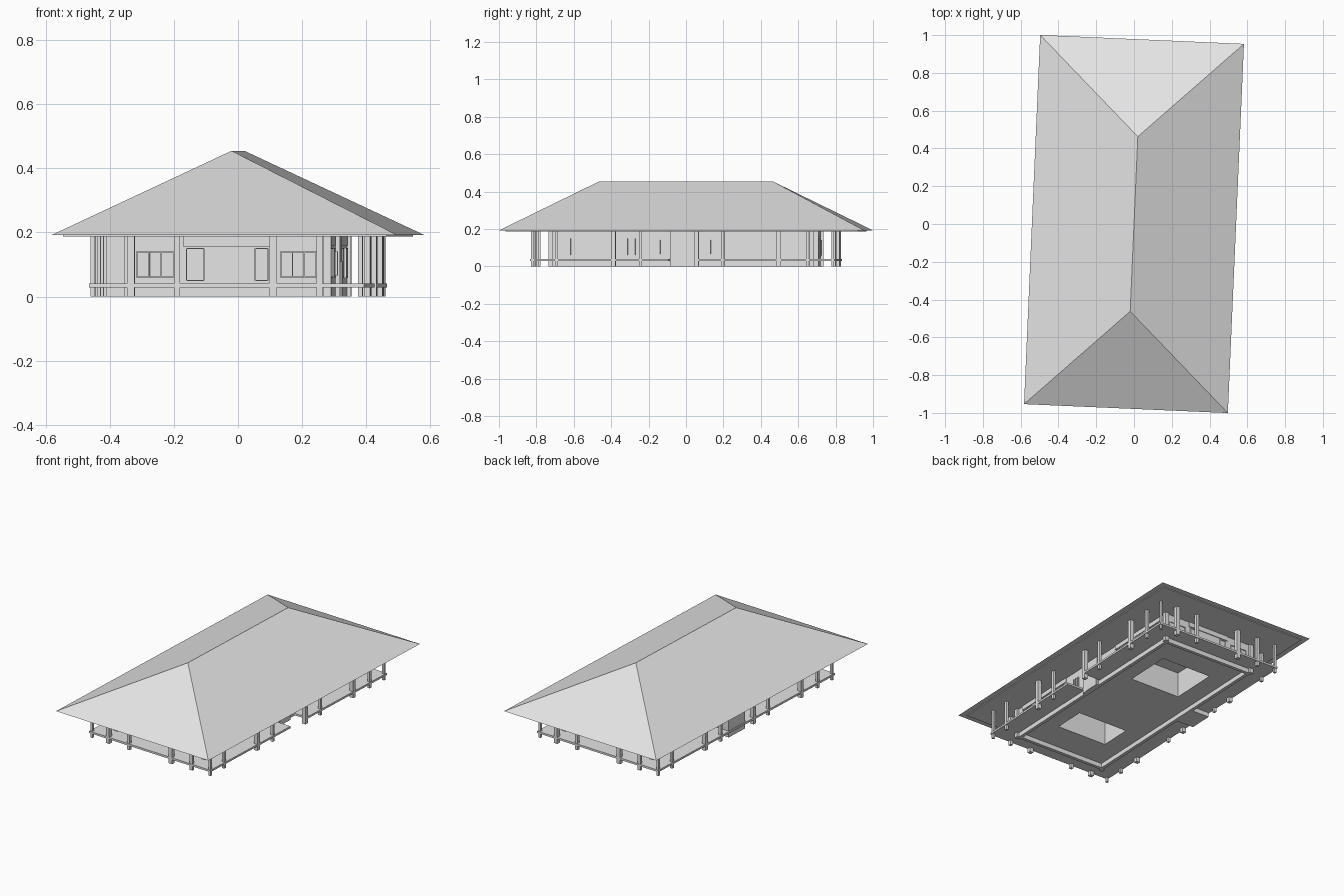
import bpy, bmesh, math
from mathutils import Matrix, Vector

cube = bpy.data.objects.get("Cube")
if cube:
    bpy.data.objects.remove(cube, do_unlink=True)

# One plain colour for the whole pavilion
grey = bpy.data.materials.new("light_grey")
grey.use_nodes = True
COLOUR = (0.78, 0.78, 0.78, 1)
grey.diffuse_color = COLOUR
grey.node_tree.nodes["Principled BSDF"].inputs["Base Color"].default_value = COLOUR

# The whole plan is turned slightly clockwise
TURN = Matrix.Rotation(math.radians(-2.5), 4, 'Z')
HALF = Matrix.Rotation(math.pi, 4, 'Z')
EAVE, CEIL, DECK = 0.192, 0.187, 0.04
WX, WY = 0.31, 0.71      # wall half sizes
DX, DY = 0.43, 0.815     # deck half sizes


def finish(name, bm):
    bmesh.ops.recalc_face_normals(bm, faces=bm.faces)
    bm.transform(TURN)
    mesh = bpy.data.meshes.new(name)
    bm.to_mesh(mesh)
    bm.free()
    mesh.materials.append(grey)
    ob = bpy.data.objects.new(name, mesh)
    bpy.context.collection.objects.link(ob)
    return ob


def box(bm, x, y, z, matrix=Matrix()):
    """Add a box given its (low, high) range on each axis."""
    size = Matrix.Diagonal((x[1] - x[0], y[1] - y[0], z[1] - z[0], 1))
    mid = Matrix.Translation((sum(x) / 2, sum(y) / 2, sum(z) / 2))
    bmesh.ops.create_cube(bm, size=1, matrix=matrix @ mid @ size)


# Hipped roof with a stepped soffit
bm = bmesh.new()


def ring(hx, hy, z):
    return [bm.verts.new((sx * hx, sy * hy, z))
            for sx, sy in ((-1, -1), (1, -1), (1, 1), (-1, 1))]


eave = ring(0.54, 0.978, EAVE)
lip = ring(0.505, 0.943, EAVE)
soffit = ring(0.505, 0.943, CEIL)
front, back = (bm.verts.new((0, y, 0.455)) for y in (-0.463, 0.463))
bm.faces.new((eave[0], eave[1], front))
bm.faces.new((eave[1], eave[2], back, front))
bm.faces.new((eave[2], eave[3], back))
bm.faces.new((eave[3], eave[0], front, back))
for low, high in ((eave, lip), (lip, soffit)):
    for i in range(4):
        j = (i + 1) % 4
        bm.faces.new((low[i], low[j], high[j], high[i]))
bm.faces.new(soffit)
finish("roof", bm)

# Deck, broken on the +x side by the entrance
bm = bmesh.new()
level = (0.028, DECK)
for s in (-1, 1):
    box(bm, (-DX, DX), sorted((s * WY, s * DY)), level)
box(bm, (-DX, -WX), (-WY, WY), level)
box(bm, (WX, DX), (-WY, -0.075), level)
box(bm, (WX, DX), (0.075, WY), level)
finish("deck", bm)

# Indoor floor, left open over two light wells
bm = bmesh.new()
wells = ((-0.5, -0.3), (0.2, 0.5))
for span in ((-WY, wells[0][0]), (wells[0][1], wells[1][0]), (wells[1][1], WY)):
    box(bm, (-WX, WX), span, level)
for well in wells:
    for s in (-1, 1):
        box(bm, sorted((s * 0.17, s * WX)), well, level)
finish("floor", bm)

# Indoor partitions beside the wells
bm = bmesh.new()
for well in wells:
    box(bm, (-0.17, 0.17), (well[0] - 0.012, well[0]), (DECK, CEIL))
    box(bm, (-0.182, -0.17), well, (DECK, CEIL))
finish("partitions", bm)

# Outer walls, standing on the ground as a plinth
bm = bmesh.new()
for s in (-1, 1):
    box(bm, (-WX, WX), sorted((s * WY, s * (WY - 0.02))), (0, CEIL))
    box(bm, sorted((s * WX, s * (WX - 0.02))), (-WY, WY), (0, CEIL))
finish("walls", bm)

# Bay on the -x side, reaching the deck edge
bm = bmesh.new()
box(bm, (-DX + 0.005, -WX), (0.01, 0.16), (0, CEIL))
finish("side_bay", bm)

# Entrance surround and door on the +x side
bm = bmesh.new()
box(bm, (WX, WX + 0.012), (-0.07, 0.065), (0, CEIL))
box(bm, (WX + 0.012, WX + 0.016), (-0.035, 0.06), (0, 0.11))
finish("entrance", bm)


# Posts along the deck edge, same layout when turned half round
def post(bm, x, y, w, matrix):
    box(bm, (x - w, x + w), (y - w, y + w), (0, CEIL), matrix)


bm = bmesh.new()
px, py = DX - 0.012, DY - 0.012
for m in (Matrix(), HALF):
    for x, w in ((-0.3, 0.012), (-0.155, 0.009), (0.145, 0.012), (0.29, 0.009)):
        post(bm, x, -py, w, m)
    for x in (-px, px):
        post(bm, x, -py, 0.007, m)
    for i, y in enumerate((-0.675, -0.37, -0.225, 0.075, 0.215, 0.515, 0.67)):
        post(bm, px, y, 0.012 if i % 2 else 0.008, m)
finish("deck_posts", bm)

# Columns on the house corners
bm = bmesh.new()
for x in (-WX, WX):
    for y in (-WY, WY):
        post(bm, x, y, 0.013, Matrix())
finish("corner_columns", bm)


# Joinery drawn on a wall: u runs along it, facing local -y
def frame(bm, m, u, z, panes=1, t=0.004):
    for edge in z:
        box(bm, u, (-0.006, 0.002), (edge - t / 2, edge + t / 2), m)
    for i in range(panes + 1):
        c = u[0] + (u[1] - u[0]) * i / panes
        box(bm, (c - t / 2, c + t / 2), (-0.006, 0.002), z, m)


def slats(bm, m, u):
    for i in range(3):
        a = u + i * 0.02
        box(bm, (a, a + 0.006), (-0.008, 0.002), (0.065, 0.14), m)


END = Matrix.Translation((0, -WY, 0))
SIDE = Matrix.Translation((WX, 0, 0)) @ Matrix.Rotation(math.pi / 2, 4, 'Z')
windows, screens, lintels = bmesh.new(), bmesh.new(), bmesh.new()
for turn in (Matrix(), HALF):
    end, side = turn @ END, turn @ SIDE
    for u in ((-0.285, -0.17), (0.165, 0.275)):
        frame(windows, end, u, (0.06, 0.14), 3)
    for u in ((-0.13, -0.075), (0.085, 0.125)):
        frame(windows, end, u, (0.05, 0.15))
    box(lintels, (-0.14, 0.14), (-0.005, 0.002), (0.157, 0.187), end)
    for u, panes in (((-0.65, -0.56), 2), ((-0.53, -0.39), 2), ((-0.34, -0.26), 2),
                     ((0.24, 0.36), 2), ((0.54, 0.64), 3)):
        frame(windows, side, u, (0.06, 0.15), panes)
    for u in (-0.17, 0.14):
        slats(screens, side, u)
    for u in ((-0.66, -0.24), (0.23, 0.66)):
        box(lintels, u, (-0.005, 0.002), (0.16, 0.187), side)
finish("window_frames", windows)
finish("slatted_screens", screens)
finish("lintels", lintels)
